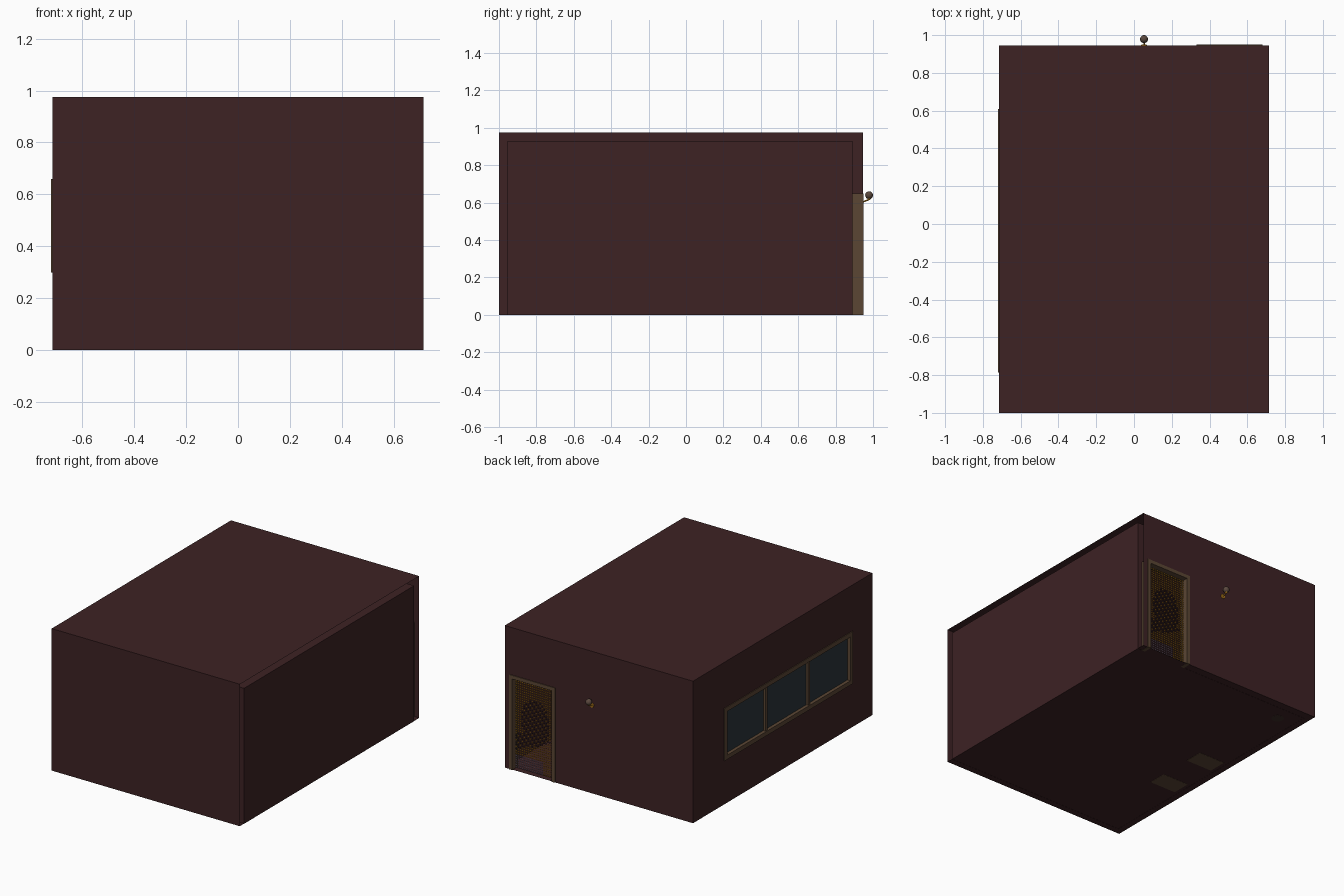
import bpy, bmesh, math
from mathutils import Vector, Matrix

if "Cube" in bpy.data.objects:
    bpy.data.objects.remove(bpy.data.objects["Cube"])


def mat(name, rgb):
    m = bpy.data.materials.new(name)
    lin = [((c / 255 + 0.055) / 1.055) ** 2.4 if c > 10 else c / 255 / 12.92 for c in rgb]
    m.diffuse_color = (*lin, 1)
    m.use_nodes = True
    m.node_tree.nodes["Principled BSDF"].inputs["Base Color"].default_value = m.diffuse_color
    return m


WALL = mat("dark red brown", (61, 34, 36))
WOOD = mat("brown wood", (91, 70, 52))
GLASS = mat("dark blue grey glass", (44, 53, 58))
GOLD = mat("gold", (196, 136, 32))
DARK = mat("dark brown bead", (62, 44, 40))
PURPLE = mat("dusty purple bead", (150, 124, 144))
BULB = mat("grey brown", (90, 72, 62))


def finish(name, bm, *mats):
    me = bpy.data.meshes.new(name)
    bm.to_mesh(me)
    bm.free()
    ob = bpy.data.objects.new(name, me)
    for m in mats:
        me.materials.append(m)
    bpy.context.collection.objects.link(ob)
    return ob


def add_box(bm, lo, hi):
    c = [(a + b) / 2 for a, b in zip(lo, hi)]
    s = [b - a for a, b in zip(lo, hi)]
    bmesh.ops.create_cube(bm, size=1, matrix=Matrix.Translation(c) @ Matrix.Diagonal((*s, 1)))


def boxes(name, m, *spans):
    bm = bmesh.new()
    for lo, hi in spans:
        add_box(bm, lo, hi)
    return finish(name, bm, m)


def panel(name, axis, pos, a, b, direction, hole=None):
    """Flat wall sheet across one axis, with an optional rectangular hole."""
    bm = bmesh.new()
    us, vs = [a[0], a[1]], [b[0], b[1]]
    if hole:
        us = sorted(set(us + list(hole[0])))
        vs = sorted(set(vs + list(hole[1])))
    for u0, u1 in zip(us, us[1:]):
        for v0, v1 in zip(vs, vs[1:]):
            if hole and hole[0][0] <= u0 < hole[0][1] and hole[1][0] <= v0 < hole[1][1]:
                continue
            pts = []
            for p in ((u0, v0), (u1, v0), (u1, v1), (u0, v1)):
                co = list(p)
                co.insert(axis, pos)
                pts.append(bm.verts.new(co))
            f = bm.faces.new(pts)
            f.normal_update()
            if f.normal[axis] * direction < 0:
                f.normal_flip()
    bmesh.ops.remove_doubles(bm, verts=bm.verts, dist=1e-5)
    return finish(name, bm, WALL)


X, Y0, Y1, H, T = 0.715, -1.0, 0.945, 0.975, 0.045
door = ((0.33, 0.68), (0.0, 0.65))
win = ((-0.785, 0.61), (0.30, 0.66))

# outer shell, open at the right end
panel("front_wall", 1, Y0, (-X, X), (0, H), -1)
panel("back_wall", 1, Y1, (-X, X), (0, H), 1, door)
panel("left_wall", 0, -X, (Y0, Y1), (0, H), -1, win)
panel("roof", 2, H, (-X, X), (Y0, Y1), 1)
panel("floor", 2, 0.001, (-X, X), (Y0, Y1), -1)
# inner shell
Yi0, Yi1, Hi = Y0 + T, 0.89, H - T
panel("right_wall", 0, X, (Yi0, Yi1), (0, Hi), 1)
panel("inner_front_wall", 1, Yi0, (-X + T, X), (0, Hi), 1)
panel("inner_back_wall", 1, Yi1, (-X + T, X), (0, Hi), -1, door)
panel("inner_left_wall", 0, -X + T, (Yi0, Yi1), (0, Hi), 1, win)
panel("ceiling", 2, Hi, (-X + T, X), (Yi0, Yi1), -1)

# door frame
w, d0, d1 = 0.025, 0.888, 0.95
(dx0, dx1), (_, dz) = door
boxes("door_frame", WOOD,
      ((dx0, d0, 0), (dx0 + w, d1, dz)),
      ((dx1 - w, d0, 0), (dx1, d1, dz)),
      ((dx0 + w, d0, dz - w), (dx1 - w, d1, dz)))

# bead curtain, coloured by position
bm = bmesh.new()
cols, rows = 20, 40
for i in range(cols):
    for j in range(rows):
        u, v = (i + 0.5) / cols, (j + 0.5) / rows
        p = Vector((dx1 - w - u * (dx1 - dx0 - 2 * w), 0.915, 0.004 + v * (dz - w - 0.006)))
        r = math.hypot((u - 0.5) / 0.36, (v - 0.55) / 0.26)
        idx = 0
        if r < 1 or (v < 0.4 and v > 0.2 + 0.2 * u):
            idx = 1 if (i + j) % 3 else 0
        elif v < 0.16 and u < 0.7:
            idx = 2
        new = bmesh.ops.create_icosphere(bm, subdivisions=1, radius=0.0058,
                                         matrix=Matrix.Translation(p))
        for f in {f for vert in new["verts"] for f in vert.link_faces}:
            f.material_index = idx
finish("bead_curtain", bm, GOLD, DARK, PURPLE)

# window frame with two mullions, and glass
(wy0, wy1), (wz0, wz1) = win
fx0, fx1, fw = -0.72, -0.668, 0.03
spans = [((fx0, wy0, wz0), (fx1, wy1, wz0 + fw)),
         ((fx0, wy0, wz1 - fw), (fx1, wy1, wz1)),
         ((fx0, wy0, wz0 + fw), (fx1, wy0 + fw, wz1 - fw)),
         ((fx0, wy1 - fw, wz0 + fw), (fx1, wy1, wz1 - fw))]
for k in (1, 2):
    y = wy0 + (wy1 - wy0) * k / 3
    spans.append(((-0.712, y - 0.011, wz0 + fw), (fx1, y + 0.011, wz1 - fw)))
boxes("window_frame", WOOD, *spans)
boxes("window_glass", GLASS, ((-0.697, wy0 + fw, wz0 + fw), (-0.691, wy1 - fw, wz1 - fw)))


def cone(bm, a, b, r1, r2, seg=16):
    a, b = Vector(a), Vector(b)
    q = (b - a).to_track_quat('Z', 'Y').to_matrix().to_4x4()
    bmesh.ops.create_cone(bm, cap_ends=True, segments=seg, radius1=r1, radius2=r2,
                          depth=(b - a).length, matrix=Matrix.Translation((a + b) / 2) @ q)


def smooth(ob):
    bpy.context.view_layer.objects.active = ob
    ob.select_set(True)
    bpy.ops.object.shade_smooth_by_angle()
    ob.select_set(False)


# wall lamp: round plate, arm, cup and globe
lx = 0.053
bm = bmesh.new()
cone(bm, (lx, 0.944, 0.605), (lx, 0.95, 0.605), 0.016, 0.014)
cone(bm, (lx, 0.948, 0.605), (lx, 0.978, 0.617), 0.004, 0.004, 8)
cone(bm, (lx, 0.979, 0.613), (lx, 0.979, 0.626), 0.004, 0.012)
smooth(finish("wall_lamp_bracket", bm, GOLD))
bm = bmesh.new()
bmesh.ops.create_uvsphere(bm, u_segments=20, v_segments=12, radius=0.021,
                          matrix=Matrix.Translation((lx, 0.979, 0.64)))
smooth(finish("wall_lamp_globe", bm, BULB))

# tables below the window, standing on flat feet
for n, y in enumerate((-0.30, 0.06)):
    boxes(f"window_table_{n + 1}", WOOD,
          ((-0.645, y - 0.065, 0), (-0.445, y + 0.065, 0.015)),
          ((-0.565, y - 0.02, 0.015), (-0.525, y + 0.02, 0.25)),
          ((-0.665, y - 0.12, 0.25), (-0.425, y + 0.12, 0.27)))

# round stool in the corner
bm = bmesh.new()
cone(bm, (-0.543, 0.78, 0), (-0.543, 0.78, 0.01), 0.04, 0.04, 20)
cone(bm, (-0.543, 0.78, 0.01), (-0.543, 0.78, 0.18), 0.01, 0.01, 12)
cone(bm, (-0.543, 0.78, 0.18), (-0.543, 0.78, 0.21), 0.05, 0.05, 20)
smooth(finish("corner_stool", bm, DARK))
